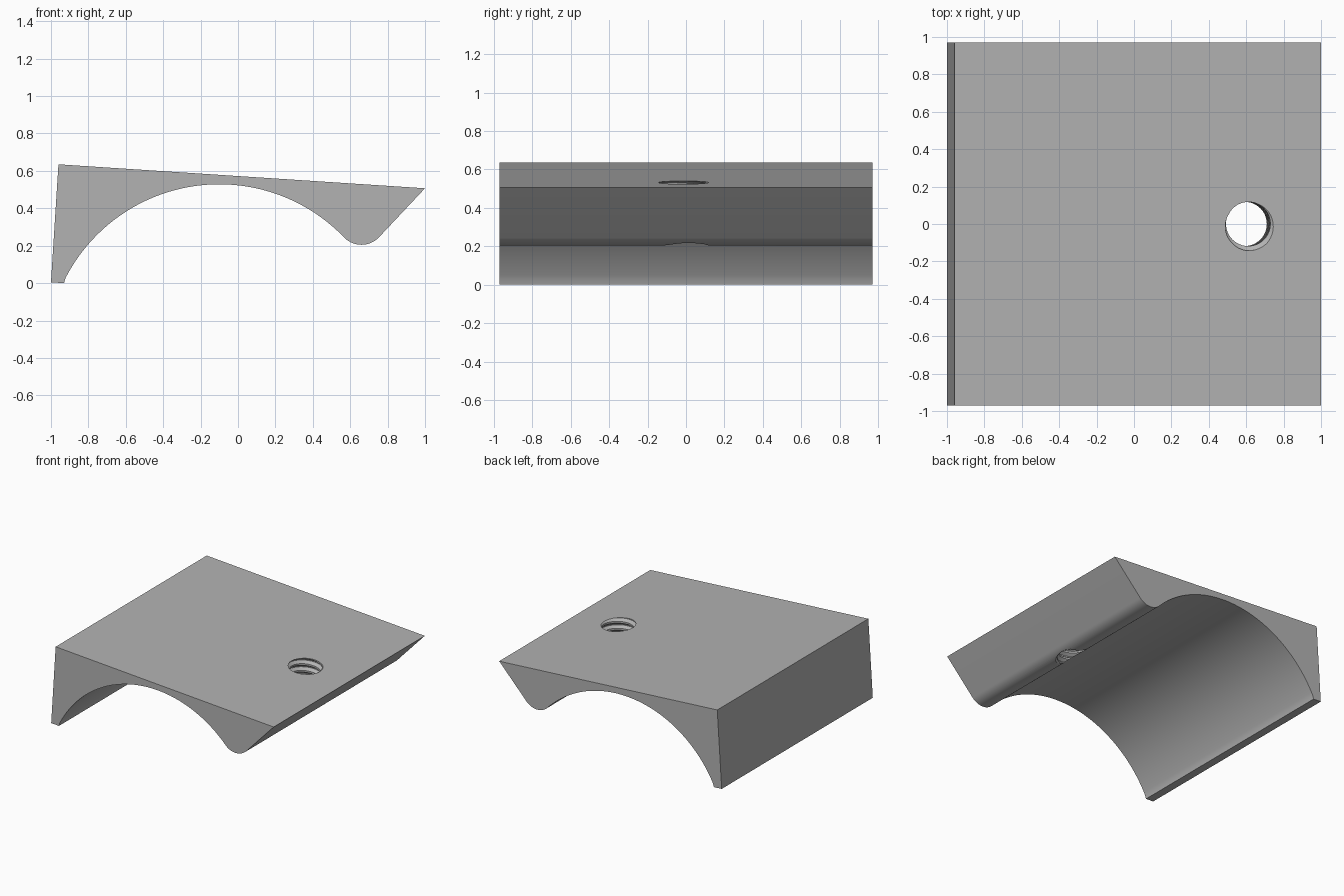
import bpy, bmesh
from math import sin, cos, atan2, hypot, radians, pi
from mathutils import Vector

if "Cube" in bpy.data.objects:
    bpy.data.objects.remove(bpy.data.objects["Cube"])

HALF_DEPTH = 0.97
LEFT_TOP, RIGHT_TIP = (-0.96, 0.635), (1.0, 0.507)


def arc(cx, cz, r, start, end, steps):
    """Points along a circular arc in the x-z plane."""
    angles = [start + (end - start) * i / steps for i in range(steps + 1)]
    return [(cx + r * cos(a), cz + r * sin(a)) for a in angles]


def make_object(name, bm):
    bmesh.ops.recalc_face_normals(bm, faces=bm.faces)
    mesh = bpy.data.meshes.new(name)
    bm.to_mesh(mesh)
    bm.free()
    obj = bpy.data.objects.new(name, mesh)
    bpy.context.collection.objects.link(obj)
    return obj


# Block: profile with a large arched underside tangent to a rounded foot
arch_x, arch_r = -0.1, 0.922
arch_z = 0.525 - arch_r
foot_x, foot_z, foot_r = 0.66, 0.335, 0.13
meet = atan2(foot_z - arch_z, foot_x - arch_x)
arch_r = hypot(foot_x - arch_x, foot_z - arch_z) - foot_r

profile = [(-1.0, 0.004), LEFT_TOP, RIGHT_TIP]
profile += arc(foot_x, foot_z, foot_r, radians(-43.7), meet - pi, 20)
profile += arc(arch_x, arch_z, arch_r, meet, radians(154.2), 72)[1:]
profile[-1] = (-0.93, 0.0)

bm = bmesh.new()
face = bm.faces.new([bm.verts.new((x, -HALF_DEPTH, z)) for x, z in profile])
side = bmesh.ops.extrude_face_region(bm, geom=[face])
moved = [v for v in side["geom"] if isinstance(v, bmesh.types.BMVert)]
bmesh.ops.translate(bm, verts=moved, vec=(0, 2 * HALF_DEPTH, 0))
block = make_object("arched_block", bm)

# Threaded cutter: a ridge profile swept up a helix, closed by a fan at each end
PITCH, TURNS, SEGMENTS = 0.056, 11, 48
MINOR, MAJOR = 0.118, 0.143
ridge = [(0, MINOR), (0.25, MINOR), (0.5625, MAJOR), (0.6875, MAJOR)]
z_start = -8.43 * PITCH

bm = bmesh.new()
verts = {}


def thread_vert(k, p):
    if p == len(ridge):
        k, p = k + SEGMENTS, 0
    if (k, p) not in verts:
        offset, r = ridge[p]
        a = 2 * pi * k / SEGMENTS
        z = z_start + PITCH * (k / SEGMENTS + offset)
        verts[k, p] = bm.verts.new((r * cos(a), r * sin(a), z))
    return verts[k, p]


for k in range(TURNS * SEGMENTS):
    for p in range(len(ridge)):
        bm.faces.new([thread_vert(k, p), thread_vert(k + 1, p),
                      thread_vert(k + 1, p + 1), thread_vert(k, p + 1)])

middle = z_start + PITCH * TURNS / 2
low, high = bm.verts.new((0, 0, -0.52)), bm.verts.new((0, 0, 0.26))
for edge in [e for e in bm.edges if e.is_boundary]:
    a, b = edge.verts
    bm.faces.new([a, b, low if a.co.z < middle else high])
cutter = make_object("thread_cutter", bm)
cutter.hide_render = True

# Hole axis is square to the sloping top
slope = (LEFT_TOP[1] - RIGHT_TIP[1]) / (RIGHT_TIP[0] - LEFT_TOP[0])
cutter.rotation_euler = (0, atan2(slope, 1), 0)
cutter.location = Vector((0.612, 0, RIGHT_TIP[1] + slope * (1 - 0.612)))

# Cut the threaded hole
cut = block.modifiers.new("threaded_hole", 'BOOLEAN')
cut.operation = 'DIFFERENCE'
cut.solver = 'EXACT'
cut.object = cutter
bpy.ops.object.select_all(action='DESELECT')
block.select_set(True)
bpy.context.view_layer.objects.active = block
bpy.ops.object.modifier_apply(modifier=cut.name)
bpy.data.objects.remove(cutter)

# Plain grey finish
grey = bpy.data.materials.new("plain_grey")
grey.use_nodes = True
colour = (0.45, 0.45, 0.45, 1)
grey.diffuse_color = colour
grey.node_tree.nodes["Principled BSDF"].inputs["Base Color"].default_value = colour
block.data.materials.clear()
block.data.materials.append(grey)
bpy.ops.object.shade_smooth_by_angle(angle=radians(30))
